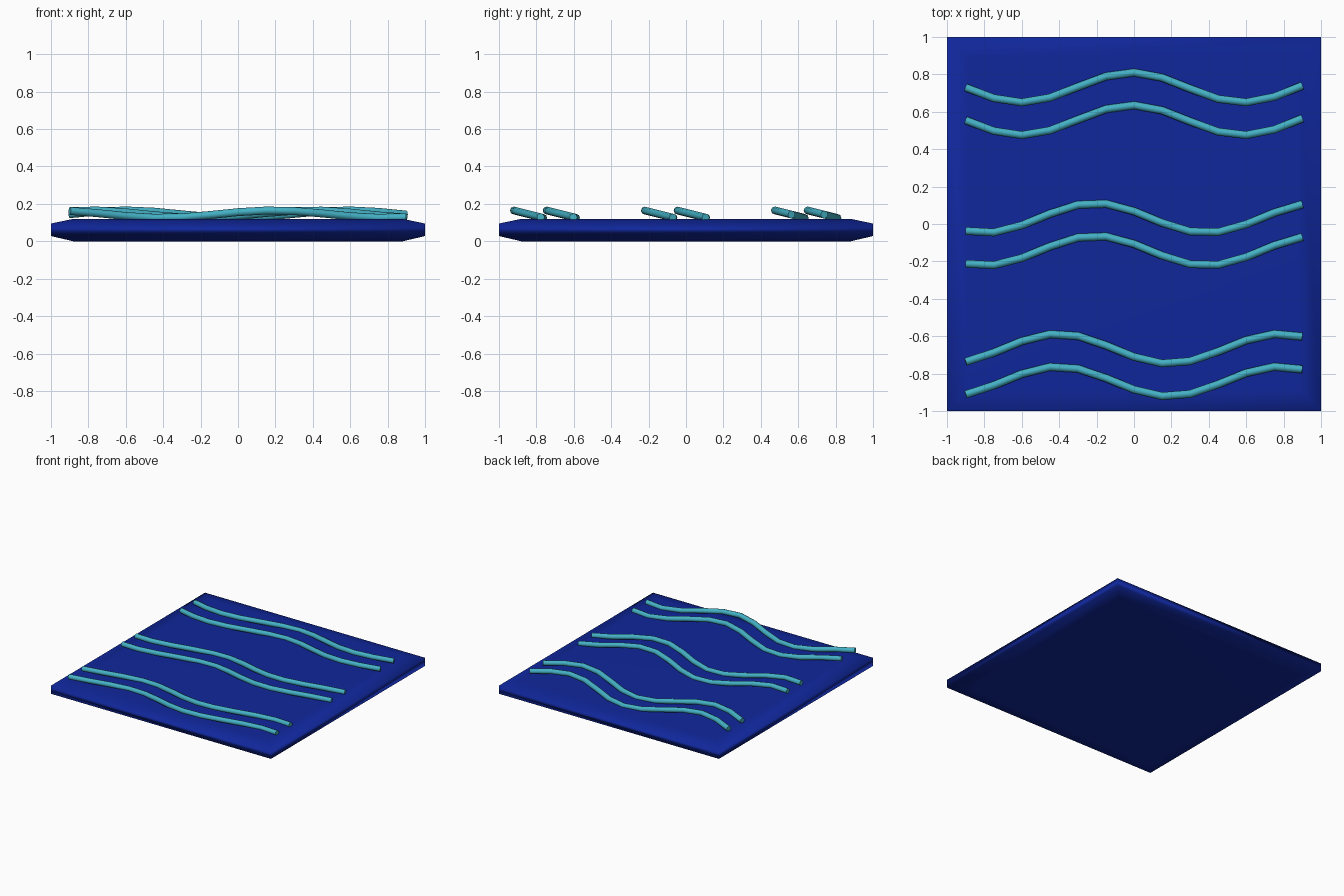
import bpy, bmesh, math

if "Cube" in bpy.data.objects:
    bpy.data.objects.remove(bpy.data.objects["Cube"])


def material(name, rgb):
    m = bpy.data.materials.new(name)
    m.diffuse_color = (*rgb, 1.0)
    m.use_nodes = True
    m.node_tree.nodes["Principled BSDF"].inputs["Base Color"].default_value = m.diffuse_color
    return m


deep_blue = material("deep blue", (0.005, 0.020, 0.33))
teal = material("teal", (0.058, 0.44, 0.56))

# Water slab: square rings stacked from bottom to top, with shallow bevels
bm = bmesh.new()
rings = []
for half, z in [(0.88, 0.0), (1.0, 0.028), (1.0, 0.095), (0.88, 0.12)]:
    rings.append([bm.verts.new((sx * half, sy * half, z))
                  for sx, sy in [(-1, -1), (1, -1), (1, 1), (-1, 1)]])
for a, b in zip(rings, rings[1:]):
    for i in range(4):
        j = (i + 1) % 4
        bm.faces.new((a[i], a[j], b[j], b[i]))
bm.faces.new(rings[0][::-1])
bm.faces.new(rings[-1])
for f in bm.faces:
    f.smooth = True
me = bpy.data.meshes.new("water_slab")
bm.to_mesh(me)
bm.free()
slab = bpy.data.objects.new("water_slab", me)
bpy.context.collection.objects.link(slab)
me.materials.append(deep_blue)
slab.modifiers.new("weighted", 'WEIGHTED_NORMAL').keep_sharp = True


# Wave tubes: sine paths, tilted so that crests dip into the slab
def wave(name, y0, phase):
    cu = bpy.data.curves.new(name, 'CURVE')
    cu.dimensions = '3D'
    cu.bevel_depth = 0.021
    cu.bevel_resolution = 2
    cu.use_fill_caps = True
    sp = cu.splines.new('POLY')
    sp.points.add(12)
    for i, p in enumerate(sp.points):
        x = -0.9 + 0.15 * i
        s = math.cos(5.3 * x + phase)
        p.co = (x, y0 + 0.08 * s, 0.145 - 0.02 * s, 1)
    sp.use_smooth = True
    cu.materials.append(teal)
    ob = bpy.data.objects.new(name, cu)
    bpy.context.collection.objects.link(ob)


for row, (y, phase) in enumerate([(0.73, 0.06), (0.032, 1.1), (-0.667, 2.14)]):
    for k in range(2):
        wave(f"wave_{row + 1}_{k + 1}", y - 0.175 * k, phase)
